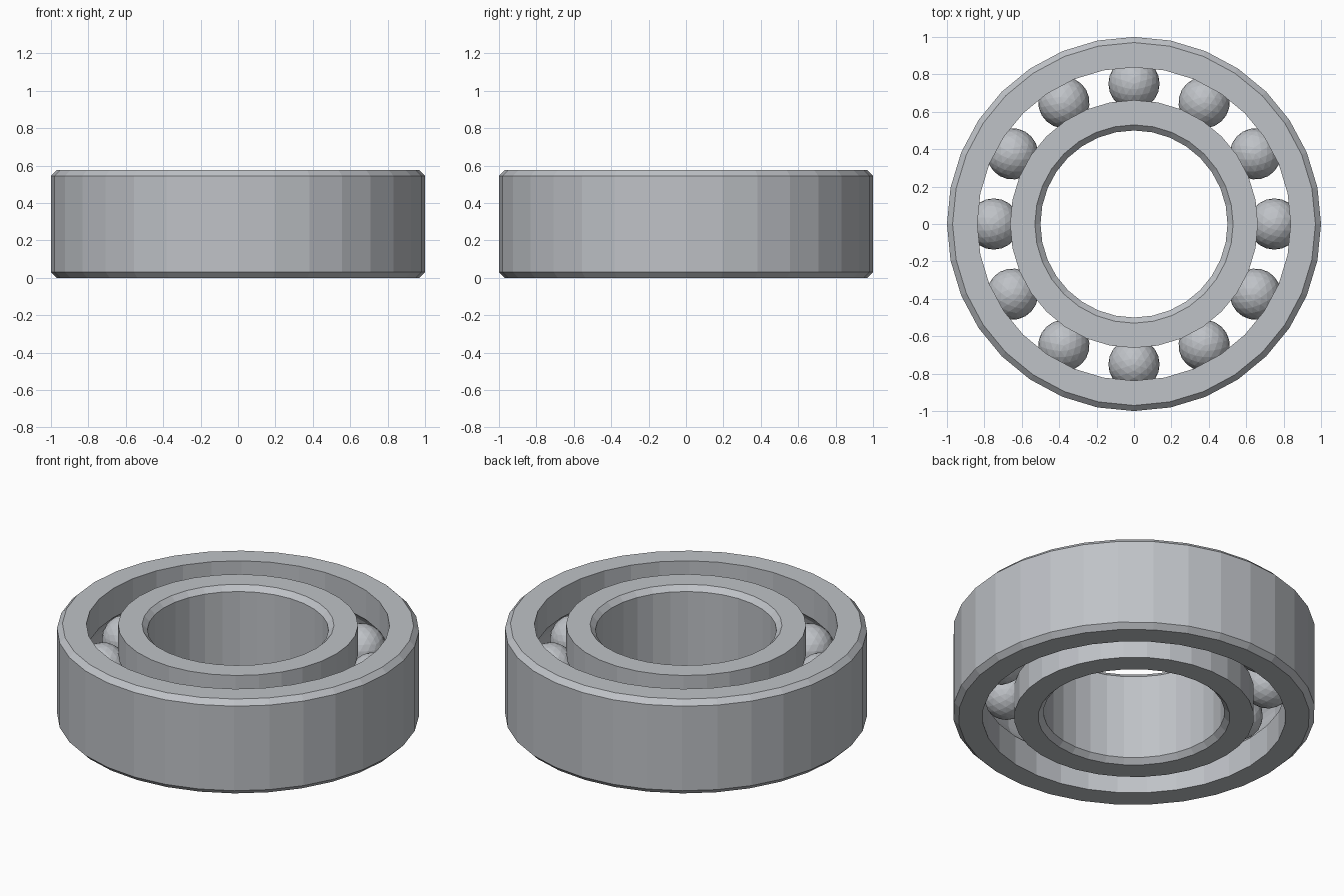
import bpy, bmesh, math
from mathutils import Vector, Matrix

cube = bpy.data.objects.get("Cube")
if cube:
    bpy.data.objects.remove(cube)

HEIGHT = 0.575
PITCH = 0.75      # radius of the ball circle
BALL = 0.137
RACE = 0.14       # radius of the groove section
GAP = 0.0875      # ball circle to ring shoulder
DEPTH = 0.25      # ball circle to far ring wall
CHAMFER = 0.03
SEGMENTS = 32
BALLS = 12

steel = bpy.data.materials.new("steel grey")
steel.use_nodes = True
grey = (0.52, 0.54, 0.57, 1)
steel.diffuse_color = grey
steel.node_tree.nodes["Principled BSDF"].inputs["Base Color"].default_value = grey


def add_object(name, bm):
    mesh = bpy.data.meshes.new(name)
    bm.to_mesh(mesh)
    bm.free()
    mesh.materials.append(steel)
    obj = bpy.data.objects.new(name, mesh)
    bpy.context.collection.objects.link(obj)
    return obj


def ring(name, side):
    """Chamfered ring with a ball groove; side is +1 outside the balls, -1 inside."""
    mid = HEIGHT / 2
    half_arc = math.acos(GAP / RACE)
    section = [(GAP, 0)]
    for i in range(9):
        a = half_arc * (i / 4 - 1)
        section.append((RACE * math.cos(a), mid + RACE * math.sin(a)))
    section += [(GAP, HEIGHT), (DEPTH - CHAMFER, HEIGHT), (DEPTH, HEIGHT - CHAMFER),
                (DEPTH, CHAMFER), (DEPTH - CHAMFER, 0)]
    bm = bmesh.new()
    loops = []
    for s in range(SEGMENTS):
        turn = Matrix.Rotation(math.tau * s / SEGMENTS, 3, "Z")
        loops.append([bm.verts.new(turn @ Vector((PITCH + side * d, 0, z))) for d, z in section])
    count = len(section)
    for s in range(SEGMENTS):
        here, there = loops[s], loops[(s + 1) % SEGMENTS]
        for i in range(count):
            j = (i + 1) % count
            bm.faces.new((here[i], here[j], there[j], there[i]))
    bmesh.ops.recalc_face_normals(bm, faces=bm.faces)
    return add_object(name, bm)


# Races
ring("outer_ring", 1)
ring("inner_ring", -1)

# Balls
for k in range(BALLS):
    angle = math.tau * k / BALLS
    bm = bmesh.new()
    bmesh.ops.create_icosphere(bm, subdivisions=3, radius=BALL)
    ball = add_object(f"ball_{k + 1}", bm)
    ball.location = (PITCH * math.cos(angle), PITCH * math.sin(angle), HEIGHT / 2)
    ball.rotation_euler.z = angle
